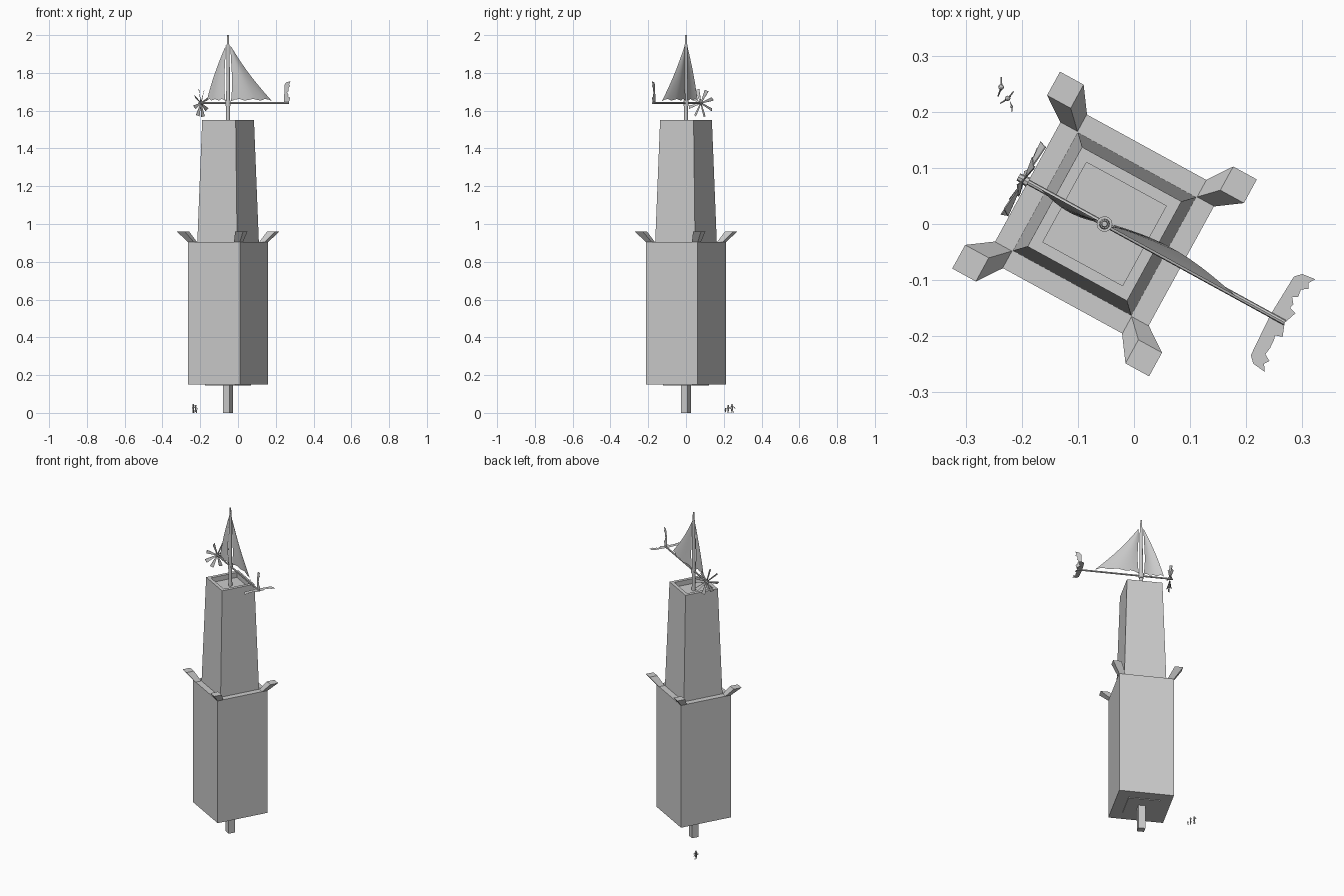
import bpy, bmesh, math
from mathutils import Vector, Matrix

if "Cube" in bpy.data.objects:
    bpy.data.objects.remove(bpy.data.objects["Cube"])

# Everything on the tower is built in a local frame, then turned and shifted
FRAME = Matrix.Translation((-0.0525, 0, 0)) @ Matrix.Rotation(math.radians(-28.7), 4, 'Z')

grey = bpy.data.materials.new("stone_grey")
grey.diffuse_color = (0.6, 0.6, 0.6, 1)
grey.use_nodes = True
grey.node_tree.nodes["Principled BSDF"].inputs["Base Color"].default_value = grey.diffuse_color


def finish(name, bm, matrix=FRAME, closed=True):
    if closed:
        bmesh.ops.recalc_face_normals(bm, faces=bm.faces[:])
    bm.transform(matrix)
    me = bpy.data.meshes.new(name)
    bm.to_mesh(me)
    bm.free()
    me.materials.append(grey)
    ob = bpy.data.objects.new(name, me)
    bpy.context.collection.objects.link(ob)
    return ob


def loft(bm, loops):
    """Join loops of points into a capped solid."""
    rings = [[bm.verts.new(p) for p in lp] for lp in loops]
    n = len(rings[0])
    for a, b in zip(rings, rings[1:]):
        for i in range(n):
            j = (i + 1) % n
            bm.faces.new((a[i], a[j], b[j], b[i]))
    bm.faces.new(rings[0][::-1])
    bm.faces.new(rings[-1])


def square(lo, hi, z, sx=1, sy=1):
    return [(sx * x, sy * y, z) for x, y in ((lo, lo), (hi, lo), (hi, hi), (lo, hi))]


def block(name, *levels):
    bm = bmesh.new()
    loft(bm, [square(-h, h, z) for h, z in levels])
    return finish(name, bm)


def rod(bm, a, b, r1, r2, sides=8):
    a, b = Vector(a), Vector(b)
    d = b - a
    m = Matrix.Translation((a + b) / 2) @ d.to_track_quat('Z', 'Y').to_matrix().to_4x4()
    bmesh.ops.create_cone(bm, cap_ends=True, segments=sides, radius1=r1,
                          radius2=r2, depth=d.length, matrix=m)


# Tower blocks
block("foot_post", (0.02, 0), (0.02, 0.15))
block("base_plate", (0.09, 0.146), (0.09, 0.151))
block("lower_tower", (0.156, 0.15), (0.156, 0.905))
block("upper_tower", (0.12, 0.904), (0.101, 1.55), (0.081, 1.55), (0.081, 1.52))

# Flared corner horns
for k, (sx, sy) in enumerate(((1, 1), (-1, 1), (-1, -1), (1, -1))):
    bm = bmesh.new()
    loft(bm, [square(0.121, 0.156, 0.904, sx, sy), square(0.152, 0.2, 0.96, sx, sy)])
    finish("corner_horn_%d" % (k + 1), bm)

# Mast and boom
bm = bmesh.new()
rod(bm, (0, 0, 1.52), (0, 0, 1.95), 0.011, 0.008, 12)
rod(bm, (0, 0, 1.95), (0, 0, 2.0), 0.006, 0.005, 12)
rod(bm, (0, 0, 1.625), (0, 0, 1.655), 0.014, 0.014, 12)
finish("mast", bm)
BZ = 1.64
bm = bmesh.new()
rod(bm, (-0.17, 0, BZ), (0.366, 0, BZ), 0.005, 0.005)
finish("boom", bm)


# Billowing sails
def sail(name, luff, clew, belly, edge_bow):
    bm = bmesh.new()
    n, m = 14, 10
    grid = []
    for i in range(n + 1):
        t = i / n                              # 0 at foot, 1 at head
        row = []
        for j in range(m + 1):
            s = j / m
            x0 = luff * (1 + 0.9 * math.sin(math.pi * t) * (1 - t))
            x1 = clew + (luff - clew) * t + edge_bow * math.sin(math.pi * t)
            x = x0 + (x1 - x0) * s
            foot = 0.012 * abs(math.sin(3 * math.pi * s)) * (1 - t) ** 4
            z = 1.65 + foot + 0.295 * t
            y = belly * math.sin(math.pi * (0.1 + 0.9 * s)) * (1 - t) ** 0.6
            row.append(bm.verts.new((x, y, z)))
        grid.append(row)
    for a, b in zip(grid, grid[1:]):
        for j in range(m):
            bm.faces.new((a[j], a[j + 1], b[j + 1], b[j]))
    bmesh.ops.remove_doubles(bm, verts=bm.verts[:], dist=0.0002)
    ob = finish(name, bm, closed=False)
    for p in ob.data.polygons:
        p.use_smooth = True


sail("aft_sail", 0.014, 0.265, 0.02, -0.014)
sail("fore_sail", -0.014, -0.13, -0.012, -0.008)

# Scalloped tail fins: two level, one upright
FIN = [(0.337, 0), (0.341, 0.08), (0.352, 0.091), (0.377, 0.094), (0.369, 0.082),
       (0.375, 0.073), (0.363, 0.066), (0.365, 0.052), (0.356, 0.046),
       (0.364, 0.036), (0.362, 0.028), (0.375, 0.024), (0.366, 0)]
for name, angle, k in (("left_fin", 0, 1), ("right_fin", 180, 1), ("top_fin", 90, 1.22)):
    a = math.radians(angle)
    bm = bmesh.new()
    bm.faces.new([bm.verts.new((u, k * v * math.cos(a), BZ + k * v * math.sin(a)))
                  for u, v in FIN])
    bmesh.ops.triangulate(bm, faces=bm.faces[:])
    finish(name, bm, closed=False)

# Eight-bladed propeller
bm = bmesh.new()
rod(bm, (-0.175, 0, BZ), (-0.155, 0, BZ), 0.007, 0.009)
for k in range(8):
    rot = Matrix.Translation((-0.164, 0, BZ)) @ Matrix.Rotation(math.pi / 4 * k + 0.3, 4, 'X')
    pts = [(0, -0.003, 0.005), (0, 0.003, 0.005), (-0.006, 0.009, 0.075), (0.006, -0.009, 0.075)]
    off = Vector((0.001, 0, 0))
    loft(bm, [[rot @ (Vector(p) - off) for p in pts], [rot @ (Vector(p) + off) for p in pts]])
finish("propeller", bm)


# Small figures standing beside the tower
def figure(name, x, y, h, turn):
    bm = bmesh.new()
    bmesh.ops.create_icosphere(bm, subdivisions=2, radius=0.11,
                               matrix=Matrix.Translation((0, 0, 0.89)))
    rod(bm, (0, 0, 0.42), (0, 0, 0.8), 0.07, 0.1)
    for s in (-1, 1):
        rod(bm, (s * 0.12, 0, 0), (s * 0.04, 0, 0.46), 0.04, 0.055, 6)
        rod(bm, (s * 0.08, 0, 0.74), (s * 0.36, 0.05, 0.5), 0.04, 0.03, 6)
    finish(name, bm, Matrix.Translation((x, y, 0)) @
           Matrix.Rotation(math.radians(turn), 4, 'Z') @ Matrix.Scale(h, 4))


figure("tall_figure", -0.237, 0.244, 0.047, 80)
figure("second_figure", -0.225, 0.224, 0.043, 42)
figure("small_figure", -0.218, 0.209, 0.025, 100)
